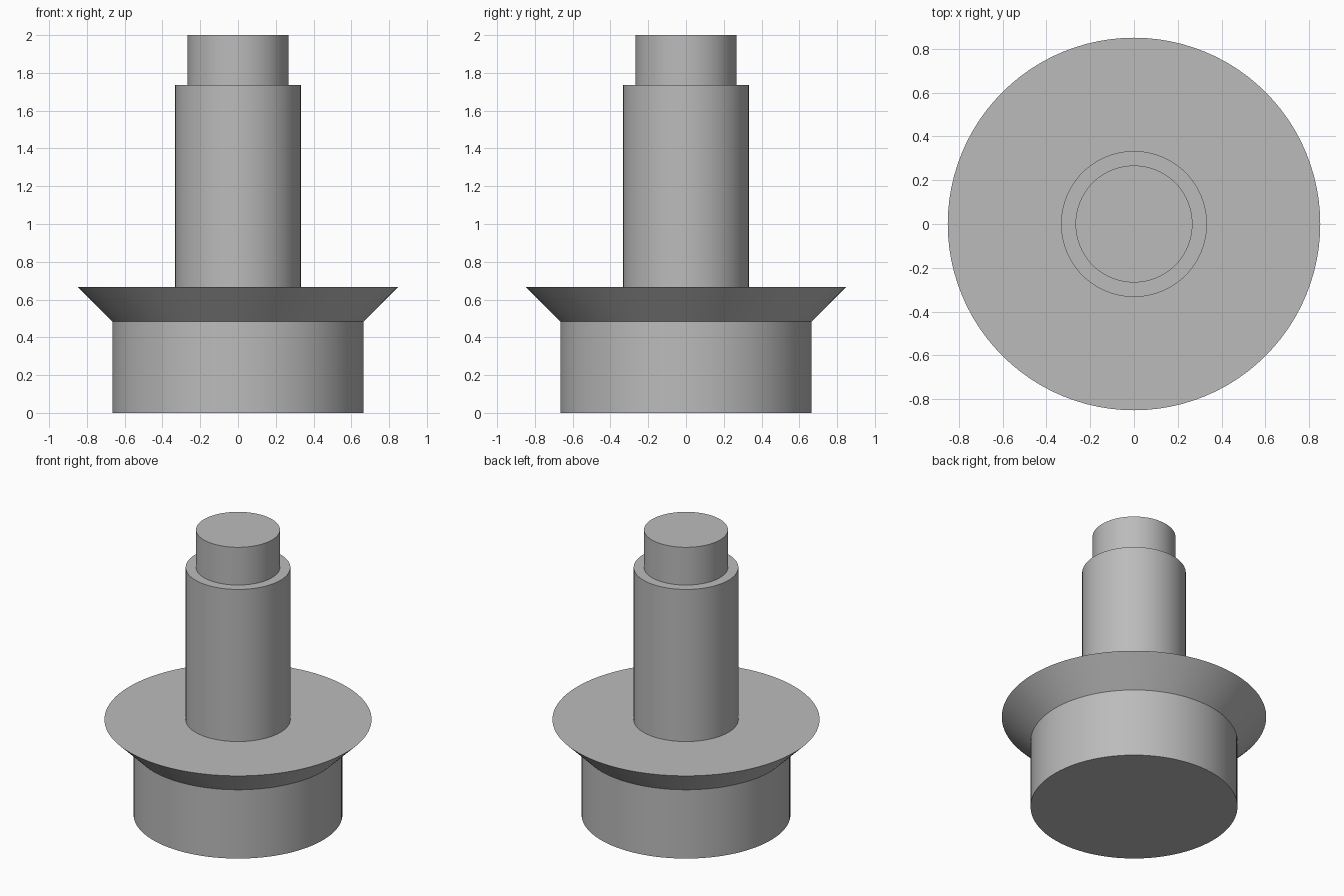
import bpy
import bmesh
from math import radians, tau
from mathutils import Matrix, Vector

SEGMENTS = 96

cube = bpy.data.objects.get("Cube")
if cube:
    bpy.data.objects.remove(cube, do_unlink=True)

# Plain grey metal
grey = bpy.data.materials.new("grey")
grey.use_nodes = True
colour = (0.5, 0.5, 0.5, 1)
grey.diffuse_color = colour
grey.node_tree.nodes["Principled BSDF"].inputs["Base Color"].default_value = colour


def lathe(name, profile):
    """Revolve (radius, height) points about z into a closed solid with flat end caps."""
    bm = bmesh.new()
    rings = []
    for radius, z in profile:
        ring = [bm.verts.new(Matrix.Rotation(tau * i / SEGMENTS, 3, "Z") @ Vector((radius, 0, z)))
                for i in range(SEGMENTS)]
        rings.append(ring)
    for low, high in zip(rings, rings[1:]):
        for i in range(SEGMENTS):
            j = (i + 1) % SEGMENTS
            bm.faces.new((low[i], low[j], high[j], high[i]))
    bm.faces.new(rings[0][::-1])
    bm.faces.new(rings[-1])
    mesh = bpy.data.meshes.new(name)
    bm.to_mesh(mesh)
    bm.free()
    mesh.materials.append(grey)
    obj = bpy.data.objects.new(name, mesh)
    bpy.context.collection.objects.link(obj)
    bpy.ops.object.select_all(action="DESELECT")
    obj.select_set(True)
    bpy.context.view_layer.objects.active = obj
    bpy.ops.object.shade_smooth_by_angle(angle=radians(30))
    return obj


# One turned solid: base drum, flared collar, shaft and narrower tip
lathe("stepped_flanged_pin", [
    (0.665, 0), (0.665, 0.483),       # base drum
    (0.85, 0.667), (0.333, 0.667),    # flared collar and its flat top
    (0.333, 1.735), (0.267, 1.735),   # shaft and shoulder
    (0.267, 2),                       # tip
])
